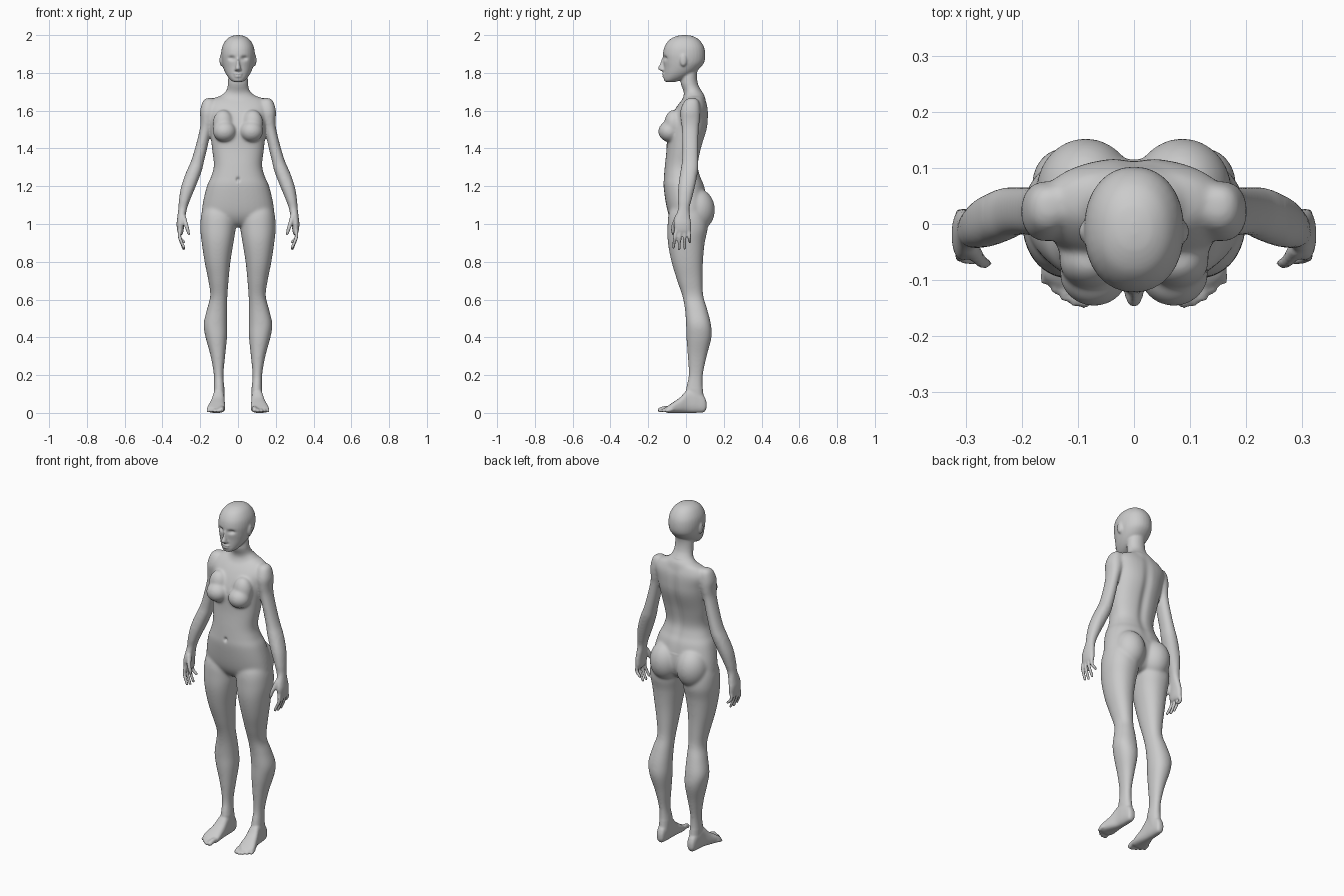
import bpy, bmesh
from math import sin, cos, pi, exp
from mathutils import Vector, Matrix

bm = bmesh.new()


def spline(rows, steps=5):
    """Catmull-Rom through rows of numbers."""
    r = [rows[0]] + list(rows) + [rows[-1]]
    out = []
    for i in range(1, len(r) - 2):
        a, b, c, d = (r[i + k] for k in (-1, 0, 1, 2))
        for s in range(steps):
            t = s / steps
            out.append([0.5 * (2 * q + (u - p) * t + (2 * p - 5 * q + 4 * u - v) * t * t
                               + (3 * q - p - 3 * u + v) * t ** 3)
                        for p, q, u, v in zip(a, b, c, d)])
    return out + [list(rows[-1])]


def loft(rows, side=1, axis='z', power=2.2, n=32):
    """Rows are (position, x0, x1, lo, hi): superellipse rings along z or y."""
    rings = []
    for p, x0, x1, lo, hi in spline(rows):
        ring = []
        for k in range(n):
            c, s = cos(2 * pi * k / n), sin(2 * pi * k / n)
            c = abs(c) ** (2 / power) * (1 if c > 0 else -1)
            s = abs(s) ** (2 / power) * (1 if s > 0 else -1)
            x = side * ((x0 + x1) / 2 + (x1 - x0) / 2 * c)
            w = (lo + hi) / 2 + (hi - lo) / 2 * s
            ring.append(bm.verts.new((x, w, p) if axis == 'z' else (x, p, w)))
        rings.append(ring)
    faces = [bm.faces.new(rings[0]), bm.faces.new(rings[-1])]
    for a, b in zip(rings, rings[1:]):
        for k in range(n):
            faces.append(bm.faces.new((a[k], a[k - 1], b[k - 1], b[k])))
    bmesh.ops.recalc_face_normals(bm, faces=faces)


def centred(rows, **kw):
    loft([(z, -w, w, lo, hi) for z, w, lo, hi in rows], **kw)


def ball(centre, radii, side=1):
    x, y, z = centre
    m = Matrix.Translation((side * x, y, z)) @ Matrix.Diagonal((*radii, 1))
    bmesh.ops.create_uvsphere(bm, u_segments=28, v_segments=18, radius=1, matrix=m)


def digit(points, r0, r1, side):
    """Chain of overlapping balls along a path: finger or toe."""
    pts = spline(points, 8)
    for i, p in enumerate(pts):
        r = r0 + (r1 - r0) * i / (len(pts) - 1)
        m = Matrix.Translation((side * p[0], p[1], p[2]))
        bmesh.ops.create_icosphere(bm, subdivisions=2, radius=r, matrix=m)


# torso
centred([(1.685, .06, .02, .09), (1.665, .13, -.012, .1), (1.62, .165, -.05, .115),
         (1.56, .155, -.082, .118), (1.5, .148, -.1, .112), (1.4, .138, -.103, .082),
         (1.31, .128, -.112, .066), (1.25, .143, -.117, .078), (1.2, .165, -.119, .098),
         (1.1, .188, -.105, .115), (1.04, .185, -.088, .105), (1.0, .11, -.06, .08),
         (.985, .05, -.03, .05)], power=2.3)

# neck
centred([(1.85, .045, -.02, .07), (1.79, .051, -.027, .058), (1.74, .054, -.027, .064),
         (1.705, .063, -.014, .083), (1.68, .09, -.012, .1), (1.64, .13, -.03, .11)], power=2)

# head
centred([(2.0, .008, -.02, .005), (1.994, .036, -.052, .037), (1.975, .063, -.088, .07),
         (1.94, .083, -.113, .094), (1.9, .089, -.122, .102), (1.86, .086, -.12, .098),
         (1.83, .079, -.117, .078), (1.8, .067, -.117, .045), (1.775, .051, -.118, .005),
         (1.757, .033, -.115, -.04), (1.752, .018, -.105, -.06)], power=2.15)

# nose and lips
centred([(1.88, .007, -.127, -.1), (1.85, .009, -.137, -.1), (1.825, .015, -.149, -.1),
         (1.815, .018, -.14, -.1), (1.808, .012, -.125, -.1)], power=2)
ball((0, -.115, 1.793), (.024, .012, .007))
ball((0, -.114, 1.782), (.02, .012, .007))

for side in (-1, 1):
    # ears, breasts and buttocks
    ball((.087, -.014, 1.868), (.011, .019, .034), side)
    ball((.071, -.088, 1.49), (.062, .059, .056), side)
    ball((.078, -.065, 1.53), (.056, .05, .075), side)
    ball((.086, .06, 1.075), (.088, .093, .112), side)

    # leg
    loft([(1.14, .04, .16, -.05, .07), (1.06, .012, .192, -.09, .105),
          (.98, .012, .2, -.098, .115), (.9, .024, .192, -.096, .099),
          (.8, .04, .177, -.077, .09), (.7, .05, .157, -.047, .088),
          (.62, .056, .147, -.02, .092), (.55, .057, .164, -.006, .112),
          (.47, .057, .182, .0, .132), (.4, .058, .172, .002, .135),
          (.3, .068, .145, .009, .11), (.2, .077, .128, .014, .09),
          (.12, .071, .128, .0, .09), (.05, .072, .126, .02, .1)], side)

    # foot
    loft([(.109, .088, .112, .025, .055), (.095, .077, .123, .004, .09),
          (.05, .072, .13, .0, .13), (.01, .071, .134, .0, .125),
          (-.03, .069, .147, .0, .083), (-.07, .067, .161, .0, .055),
          (-.095, .07, .163, .0, .038), (-.11, .078, .145, .004, .028)], side, 'y', 2.6)
    for i, tip in enumerate((-.137, -.139, -.13, -.116, -.1)):
        x, r = .086 + .0175 * i, .0155 if i == 0 else .0105
        digit([(x - .002, -.08, r + .006), (x, tip + .025, r + .007), (x + .002, tip, r)],
              r, r * .9, side)

    # arm and palm
    loft([(1.667, .135, .165, .015, .05), (1.65, .12, .186, -.01, .068),
          (1.6, .112, .201, -.03, .076), (1.55, .127, .199, -.028, .074),
          (1.5, .141, .203, -.022, .067), (1.4, .163, .228, -.02, .066),
          (1.33, .18, .25, -.022, .066), (1.28, .192, .272, -.03, .064),
          (1.2, .223, .3, -.041, .048), (1.13, .252, .312, -.043, .03),
          (1.08, .27, .316, -.042, .018), (1.03, .28, .322, -.06, .023),
          (1.0, .285, .325, -.065, .027), (.965, .288, .322, -.06, .027),
          (.945, .294, .314, -.05, .02)], side)

    # fingers and thumb
    for y0, y1, tip in ((-.052, -.066, .877), (-.03, -.037, .868),
                        (-.008, -.007, .872), (.014, .021, .905)):
        digit([(.306, y0, .97), (.309, (y0 + y1) / 2, .93), (.287, y1, tip)], .0115, .0085, side)
    digit([(.29, -.045, 1.035), (.27, -.067, .985), (.259, -.07, .945)], .016, .0095, side)

mesh = bpy.data.meshes.new("body")
bm.to_mesh(mesh)
bm.free()
body = bpy.data.objects.new("body", mesh)
bpy.context.collection.objects.link(body)
bpy.context.view_layer.objects.active = body
body.select_set(True)

# fuse the parts into one skin
fuse = body.modifiers.new("fuse", 'REMESH')
fuse.mode, fuse.voxel_size = 'VOXEL', .005
bpy.ops.object.modifier_apply(modifier="fuse")

# blend seams, strongest on torso and limbs
bm = bmesh.new()
bm.from_mesh(mesh)
soft = [v for v in bm.verts if .13 < v.co.z < 1.74 and abs(v.co.x) < .27]
for verts, count in ((soft, 14), (bm.verts[:], 3)):
    for _ in range(count):
        bmesh.ops.smooth_vert(bm, verts=verts, factor=.5,
                              use_axis_x=True, use_axis_y=True, use_axis_z=True)


def bump(d, s):
    return exp(-(d / s) ** 2)


# spine groove, navel and eye sockets
for v in bm.verts:
    x, y, z = v.co
    if y > .03 and 1.15 < z < 1.7:
        v.co.y -= .011 * bump(x, .025) * bump(z - 1.42, .2)
    if y < -.08 and z < 1.3:
        v.co.y += .012 * bump(x, .009) * bump(z - 1.235, .011)
    if y < -.06 and z > 1.75:
        v.co.y += .013 * bump(abs(x) - .034, .017) * bump(z - 1.878, .011)
        v.co.y += .004 * bump(x, .02) * bump(z - 1.788, .003)
bm.to_mesh(mesh)
bm.free()
bpy.ops.object.shade_smooth()
